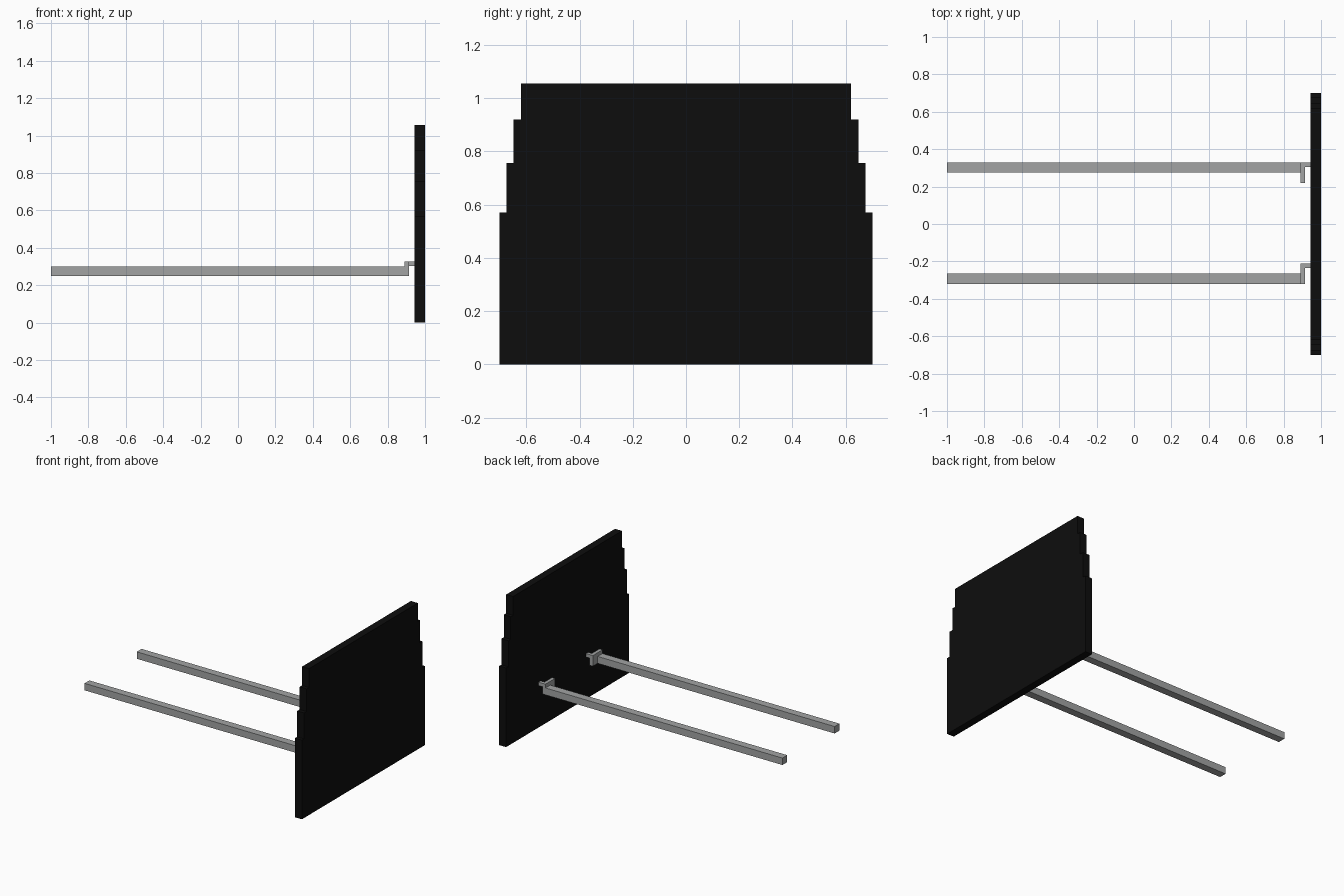
import bpy
import bmesh

if "Cube" in bpy.data.objects:
    bpy.data.objects.remove(bpy.data.objects["Cube"])


def material(name, r, g, b):
    m = bpy.data.materials.new(name)
    m.diffuse_color = (r, g, b, 1)
    m.use_nodes = True
    m.node_tree.nodes["Principled BSDF"].inputs["Base Color"].default_value = m.diffuse_color
    return m


black = material("black panel", 0.004, 0.004, 0.004)
grey = material("grey metal", 0.36, 0.37, 0.37)


def prism(name, profile, axis, lo, hi, mat):
    """Extrude a 2D outline from lo to hi along axis 0 (profile in y, z) or 1 (profile in x, z)."""
    bm = bmesh.new()
    verts = []
    for a, b in profile:
        verts.append(bm.verts.new((lo, a, b) if axis == 0 else (a, lo, b)))
    face = bm.faces.new(verts)
    out = bmesh.ops.extrude_face_region(bm, geom=[face])
    d = hi - lo
    moved = [g for g in out["geom"] if isinstance(g, bmesh.types.BMVert)]
    bmesh.ops.translate(bm, verts=moved, vec=(d, 0, 0) if axis == 0 else (0, d, 0))
    bmesh.ops.recalc_face_normals(bm, faces=bm.faces)
    mesh = bpy.data.meshes.new(name)
    bm.to_mesh(mesh)
    bm.free()
    mesh.materials.append(mat)
    ob = bpy.data.objects.new(name, mesh)
    bpy.context.collection.objects.link(ob)
    return ob


def rect(a0, a1, b0, b1):
    return [(a0, b0), (a1, b0), (a1, b1), (a0, b1)]


# Upright panel: one solid, stepped in at each tier
tiers = [(0.70, 0.57), (0.675, 0.757), (0.647, 0.92), (0.62, 1.055)]
side, z = [], 0.0
for half, top in tiers:
    side += [(half, z), (half, top)]
    z = top
outline = side + [(-y, h) for y, h in reversed(side)]
prism("stepped_panel", outline, 0, 0.945, 1.0, black)

# Two long rails, each with an end plate and a tab joining the panel
for label, rail_y, plate_y in (("left", 0.275, 0.22), ("right", -0.32, -0.32)):
    prism(label + "_rail", rect(rail_y, rail_y + 0.055, 0.25, 0.30), 0, -1.0, 0.89, grey)
    end = plate_y + 0.11
    prism(label + "_end_plate", rect(0.89, 0.915, 0.25, 0.327), 1, plate_y, end, grey)
    prism(label + "_mount_tab", rect(0.915, 0.945, 0.302, 0.327), 1, end - 0.025, end, grey)
